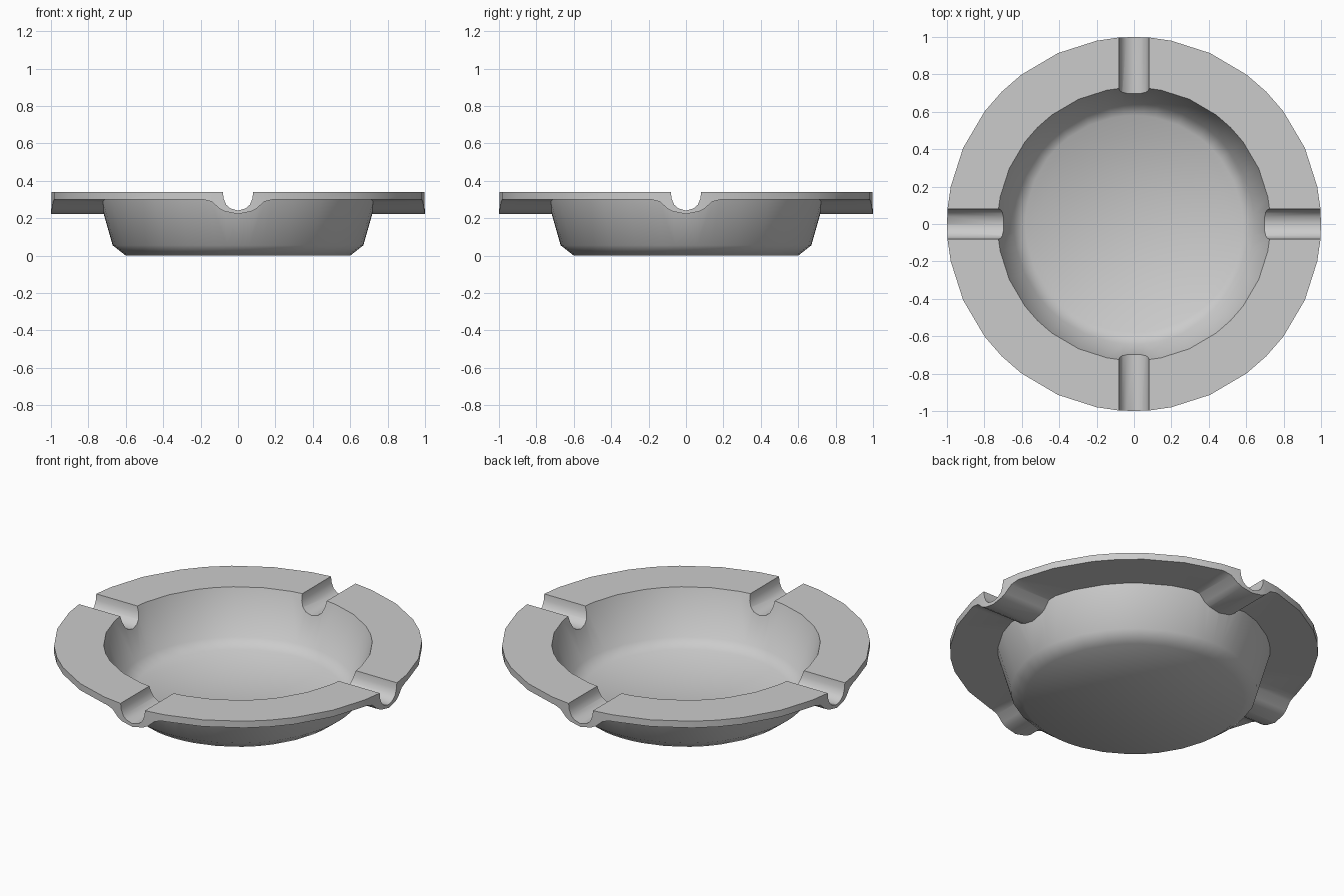
import bpy, bmesh
from math import radians, sin, cos

if "Cube" in bpy.data.objects:
    bpy.data.objects.remove(bpy.data.objects["Cube"], do_unlink=True)

# Grey glaze for the whole dish
grey = bpy.data.materials.new("grey")
grey.use_nodes = True
colour = (0.6, 0.6, 0.6, 1)
grey.diffuse_color = colour
grey.node_tree.nodes["Principled BSDF"].inputs["Base Color"].default_value = colour

# Facet angles, repeated in each quarter turn
QUARTER = (0, 5, 11.5, 24, 37, 45, 53, 66, 78.5, 85)
ANGLES = [radians(q * 90 + a) for q in range(4) for a in QUARTER]


def make_object(name, bm):
    bmesh.ops.recalc_face_normals(bm, faces=bm.faces)
    mesh = bpy.data.meshes.new(name)
    bm.to_mesh(mesh)
    bm.free()
    mesh.materials.append(grey)
    obj = bpy.data.objects.new(name, mesh)
    bpy.context.collection.objects.link(obj)
    return obj


def skin(name, rings):
    """Closed solid through a list of equal-sized loops of points."""
    bm = bmesh.new()
    loops = [[bm.verts.new(p) for p in ring] for ring in rings]
    n = len(loops[0])
    for a, b in zip(loops, loops[1:]):
        for i in range(n):
            j = (i + 1) % n
            bm.faces.new((a[i], a[j], b[j], b[i]))
    bm.faces.new(loops[0])
    bm.faces.new(loops[-1])
    return make_object(name, bm)


def lathe(name, profile):
    return skin(name, [[(r * cos(a), r * sin(a), z) for a in ANGLES]
                       for r, z in profile])


def bar(name, half, turned):
    """Long bar across the dish with a mirrored cross-section."""
    section = half + [(-x, z) for x, z in reversed(half) if x > 0]
    ends = (-1.2, 1.2)
    if turned:
        return skin(name, [[(e, x, z) for x, z in section] for e in ends])
    return skin(name, [[(x, e, z) for x, z in section] for e in ends])


def combine(target, tool, operation):
    mod = target.modifiers.new(operation.lower(), 'BOOLEAN')
    mod.operation = operation
    mod.solver = 'EXACT'
    mod.object = tool
    bpy.context.view_layer.objects.active = target
    bpy.ops.object.modifier_apply(modifier=mod.name)
    bpy.data.objects.remove(tool, do_unlink=True)


# Outer body with a wide flat rim
dish = lathe("ashtray", [(0.6, 0), (0.67, 0.055), (0.74, 0.3),
                         (1.08, 0.3), (1.08, 0.34)])

# Raised channels under the rim
channel = [(0, 0.222), (0.07, 0.236), (0.1, 0.252), (0.14, 0.288),
           (0.19, 0.301), (0.19, 0.32)]
for turned in (False, True):
    combine(dish, bar("channel", channel, turned), 'UNION')

# Trim rim and channels to one edge
combine(dish, lathe("trim", [(1, -0.1), (1, 0.5)]), 'INTERSECT')

# Hollow bowl
combine(dish, lathe("bowl_cutter", [(0.58, 0.035), (0.643, 0.08),
                                    (0.73, 0.34), (0.75, 0.4)]), 'DIFFERENCE')

# Four rests cut through the rim
groove = [(0, 0.241), (0.04, 0.252), (0.063, 0.272), (0.077, 0.305),
          (0.081, 0.34), (0.081, 0.45)]
for turned in (False, True):
    combine(dish, bar("groove_cutter", groove, turned), 'DIFFERENCE')

# Smooth walls, crisp rim edges
bpy.ops.object.select_all(action='DESELECT')
dish.select_set(True)
bpy.context.view_layer.objects.active = dish
bpy.ops.object.shade_smooth_by_angle(angle=radians(42))
